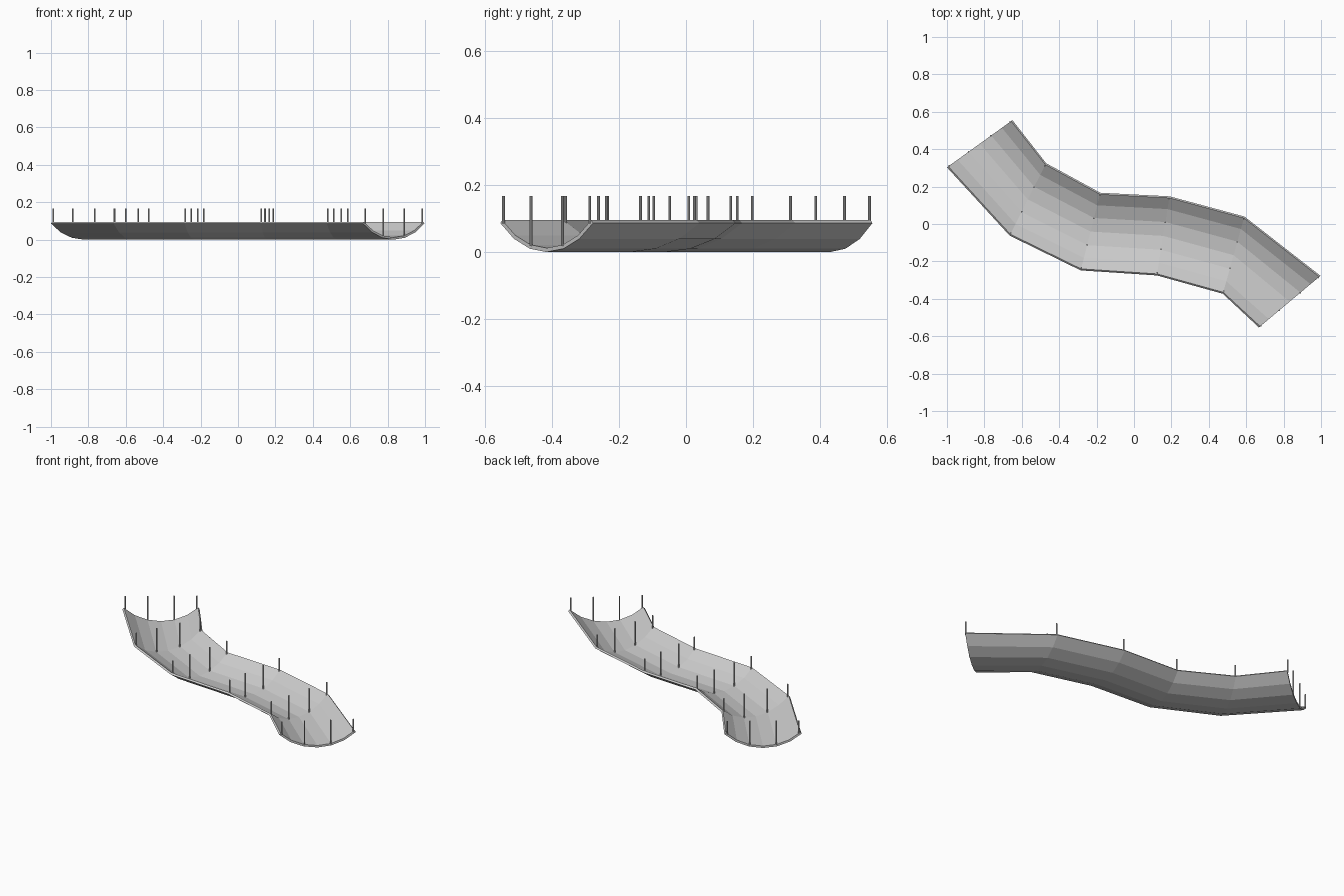
import bpy, bmesh, math
from mathutils import Vector

if "Cube" in bpy.data.objects:
    bpy.data.objects.remove(bpy.data.objects["Cube"], do_unlink=True)

# Bank corners at each bend, from the left end to the right end
BACK = [(-0.65, 0.555), (-0.47, 0.325), (-0.18, 0.167), (0.19, 0.148), (0.59, 0.04), (0.997, -0.277)]
FRONT = [(-1.0, 0.303), (-0.665, -0.062), (-0.285, -0.248), (0.122, -0.275), (0.475, -0.373), (0.668, -0.553)]

INNER, WALL, ARC, SIDES = 0.295, 0.012, math.radians(44), 6
HALF = (INNER + WALL) * math.sin(ARC)
POST_TOP, POST_RADIUS = 0.167, 0.0042


def at_station(i, across, z):
    """Point at a bend, across = -1 (front bank) to 1 (back bank)."""
    p = Vector(FRONT[i]).lerp(Vector(BACK[i]), (across + 1) / 2)
    return Vector((p.x, p.y, z))


def add_object(name, bm, material):
    bmesh.ops.recalc_face_normals(bm, faces=bm.faces)
    mesh = bpy.data.meshes.new(name)
    bm.to_mesh(mesh)
    bm.free()
    mesh.materials.append(material)
    obj = bpy.data.objects.new(name, mesh)
    bpy.context.collection.objects.link(obj)
    return obj


grey = bpy.data.materials.new("light_grey")
grey.use_nodes = True
color = (0.6, 0.6, 0.6, 1)
grey.diffuse_color = color
grey.node_tree.nodes["Principled BSDF"].inputs["Base Color"].default_value = color

# Trough: closed arc-shaped section swept through the bends
angles = [ARC * (2 * k / SIDES - 1) for k in range(SIDES + 1)]
axis_z = INNER + WALL
section = [(r * math.sin(a) / HALF, axis_z - r * math.cos(a))
           for r, row in ((INNER, angles), (INNER + WALL, angles[::-1])) for a in row]

bm = bmesh.new()
rings = [[bm.verts.new(at_station(i, t, z)) for t, z in section] for i in range(len(BACK))]
n = len(section)
for a, b in zip(rings, rings[1:]):
    for k in range(n):
        j = (k + 1) % n
        bm.faces.new((a[k], a[j], b[j], b[k]))
# End caps, one quad per arc side
for ring in (rings[0], rings[-1]):
    for k in range(SIDES):
        bm.faces.new((ring[k], ring[k + 1], ring[n - 2 - k], ring[n - 1 - k]))
add_object("trough", bm, grey)

# Posts: four thin stakes rising from the trough at each bend
for i in range(len(BACK)):
    for k, t in enumerate((-0.93, -0.34, 0.34, 0.93)):
        base = axis_z - math.sqrt(INNER ** 2 - (t * HALF) ** 2) - 0.003
        bm = bmesh.new()
        bmesh.ops.create_cone(bm, cap_ends=True, segments=8, radius1=POST_RADIUS,
                              radius2=POST_RADIUS, depth=POST_TOP - base)
        bmesh.ops.translate(bm, verts=bm.verts, vec=at_station(i, t, (POST_TOP + base) / 2))
        add_object(f"post_{i + 1}_{k + 1}", bm, grey)
